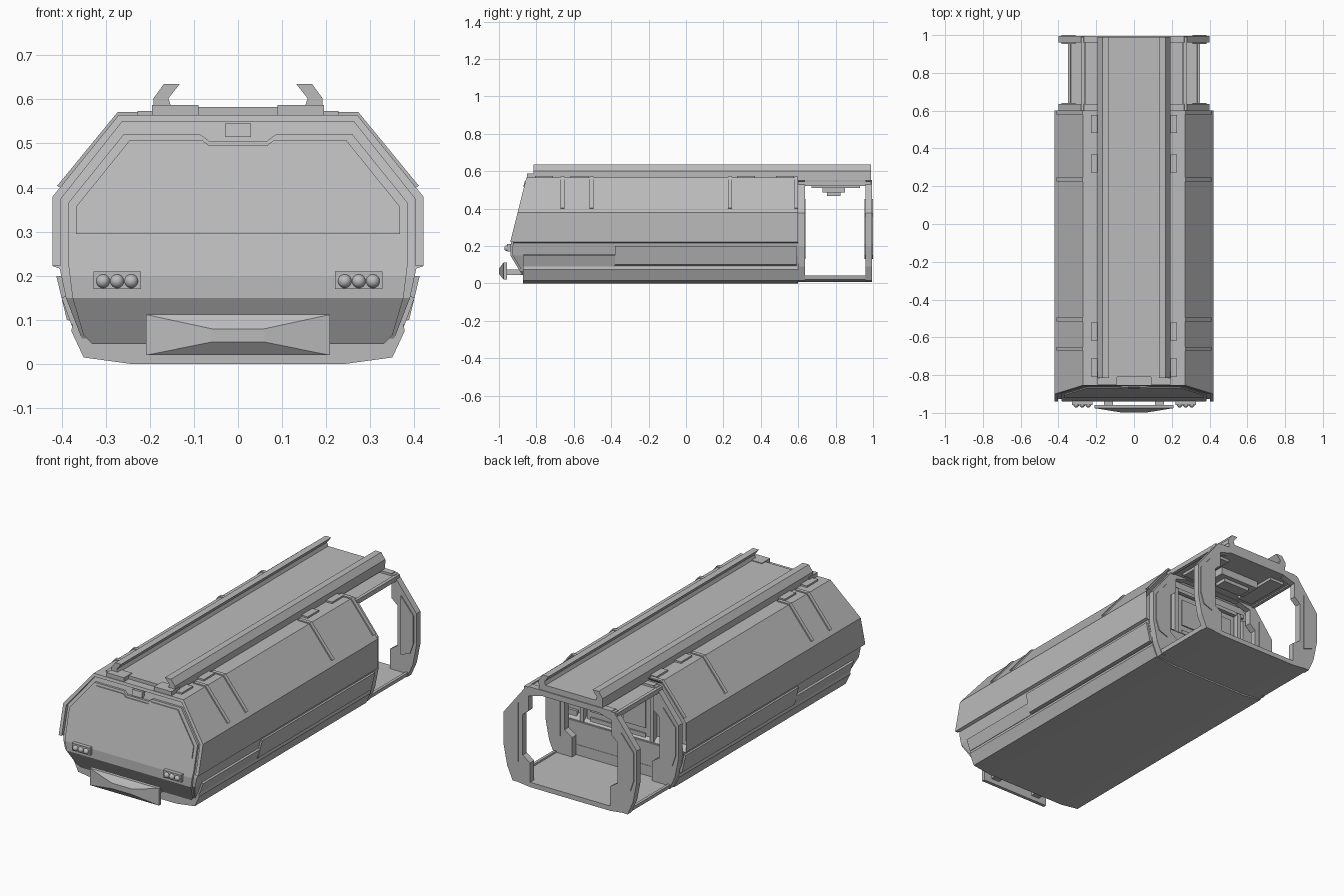
import bpy, bmesh
from mathutils import Vector

cube = bpy.data.objects.get("Cube")
if cube:
    bpy.data.objects.remove(cube)

grey = bpy.data.materials.new("plain_grey")
grey.use_nodes = True
COLOUR = (0.5, 0.5, 0.5, 1)
grey.diffuse_color = COLOUR
grey.node_tree.nodes["Principled BSDF"].inputs["Base Color"].default_value = COLOUR


def finish(name, bm):
    bmesh.ops.recalc_face_normals(bm, faces=bm.faces)
    mesh = bpy.data.meshes.new(name)
    bm.to_mesh(mesh)
    bm.free()
    mesh.materials.append(grey)
    obj = bpy.data.objects.new(name, mesh)
    bpy.context.collection.objects.link(obj)
    return obj


def sym(half):
    """Close a right-hand half outline by mirroring it in x."""
    return half + [(-x, z) for x, z in reversed(half)]


def nose(z):
    """Depth of the raked front at a height."""
    if z < 0.15:
        return -0.945 + (0.15 - z) * 0.6
    return -0.945 + max(0, z - 0.2) * 0.25


def prism(name, outline, y0, y1, raked=False, recess=0, back_recess=False):
    """Extrude an x-z outline along y; raked ends follow the nose."""
    bm = bmesh.new()
    face = bm.faces.new([bm.verts.new((x, y0, z)) for x, z in outline])
    out = bmesh.ops.extrude_face_region(bm, geom=[face])
    moved = [g for g in out["geom"] if isinstance(g, bmesh.types.BMVert)]
    bmesh.ops.translate(bm, verts=moved, vec=(0, y1 - y0, 0))
    bmesh.ops.recalc_face_normals(bm, faces=bm.faces)
    if back_recess:
        back = [f for f in bm.faces if f.normal.y > 0.9]
        bmesh.ops.inset_region(bm, faces=back, thickness=0.03)
        bmesh.ops.translate(bm, verts=back[0].verts, vec=(0, -0.035, 0))
    if raked:
        for z in (0.15, 0.2):
            bmesh.ops.bisect_plane(bm, geom=bm.verts[:] + bm.edges[:] + bm.faces[:],
                                   plane_co=(0, 0, z), plane_no=(0, 0, 1))
        for v in bm.verts:
            if v.co.y < y0 + 0.001:
                v.co.y = nose(v.co.z) + recess
    return finish(name, bm)


def box(name, x, y, z):
    return prism(name, [(x[0], z[0]), (x[1], z[0]), (x[1], z[1]), (x[0], z[1])], *y)


def pair(name, outline, y0, y1, **kw):
    for side, s in (("left", 1), ("right", -1)):
        prism(f"{side}_{name}", [(x * s, z) for x, z in outline], y0, y1, **kw)


def rect(x0, x1, z0, z1):
    return [(x0, z0), (x1, z0), (x1, z1), (x0, z1)]


# Main shell, lower hull and keel
prism("upper_shell", sym([(0.40, 0.215), (0.42, 0.222), (0.42, 0.38), (0.27, 0.565)]),
      -1.2, 0.6, raked=True, recess=0.018, back_recess=True)
prism("lower_hull", sym([(0.33, 0.04), (0.355, 0.06), (0.39, 0.15), (0.405, 0.22)]),
      -1.2, 0.598, raked=True, recess=0.018)
prism("keel", sym([(0.24, 0.0), (0.35, 0.015), (0.378, 0.075), (0.375, 0.09)]), -0.872, 0.6)
pair("front_skirt", [(0.36, 0.09), (0.378, 0.09), (0.4, 0.15), (0.39, 0.155)], -0.87, -0.38)
pair("rear_skirt", [(0.36, 0.095), (0.388, 0.1), (0.412, 0.2), (0.39, 0.2)], -0.38, 0.59)

# Raked front panel, window and surround
prism("front_panel", sym([(0.33, 0.045), (0.35, 0.065), (0.375, 0.15), (0.385, 0.23), (0.385, 0.365),
                          (0.26, 0.52), (0.085, 0.52), (0.065, 0.505)]),
      -1.2, -0.8, raked=True, recess=0.006)
prism("front_window", sym([(0.367, 0.295), (0.367, 0.357), (0.245, 0.508), (0.082, 0.508), (0.065, 0.495)]),
      -1.2, -0.8, raked=True, recess=0)
pair("front_rim", [(0.42, 0.222), (0.42, 0.38), (0.27, 0.565), (0.0, 0.565), (0.0, 0.55),
                   (0.262, 0.55), (0.402, 0.374), (0.402, 0.222)], -1.2, -0.83, raked=True)
prism("front_latch", rect(-0.03, 0.03, 0.515, 0.545), -1.2, -0.8, raked=True, recess=-0.004)

# Headlight clusters
pair("light_housing", rect(0.22, 0.328, 0.17, 0.21), -0.957, -0.9)
for s in (-1, 1):
    for i in range(3):
        bm = bmesh.new()
        bmesh.ops.create_uvsphere(bm, u_segments=20, v_segments=12, radius=0.0155)
        for v in bm.verts:
            v.co += Vector((s * (0.242 + i * 0.032), -0.956, 0.188))
        for f in bm.faces:
            f.smooth = True
        finish(f"headlight_{'left' if s > 0 else 'right'}_{i + 1}", bm)

# Faceted bumper on two struts
bm = bmesh.new()
rings = []
for hx, z0, z1, y in ((0.208, 0.02, 0.112, -0.957), (0.208, 0.02, 0.112, -0.975), (0.06, 0.05, 0.08, -0.999)):
    rings.append([bm.verts.new((x, y, z)) for x, z in rect(-hx, hx, z0, z1)])
for a, b in zip(rings, rings[1:]):
    for i in range(4):
        j = (i + 1) % 4
        bm.faces.new((a[i], a[j], b[j], b[i]))
bm.faces.new(rings[0])
bm.faces.new(rings[2])
finish("bumper", bm)
pair("bumper_strut", rect(0.11, 0.16, 0.045, 0.075), -0.96, -0.85)

# Roof deck with hooked rails
box("roof_deck", (-0.19, 0.19), (-0.81, 0.99), (0.55, 0.583))
pair("roof_rail", [(0.15, 0.58), (0.192, 0.58), (0.192, 0.602), (0.168, 0.635),
                   (0.132, 0.635), (0.158, 0.602)], -0.815, 0.99)
pair("deck_end_block", rect(0.09, 0.195, 0.555, 0.587), -0.85, -0.78)
for n, y in enumerate((-0.76, -0.57, 0.32, 0.53)):
    pair(f"roof_bracket_{n + 1}", rect(0.185, 0.228, 0.55, 0.574), y - 0.048, y + 0.048)

# Raised straps over the sloping shoulders
strap = [(0.403, 0.4), (0.27, 0.564), (0.2, 0.564), (0.2, 0.571), (0.273, 0.571), (0.41, 0.404)]
for n, y in enumerate((-0.66, -0.505, 0.235, 0.59)):
    pair(f"shoulder_strap_{n + 1}", strap, y - 0.01, y + 0.01)

# Rear wall details inside the recess
box("door_lintel", (-0.25, 0.25), (0.56, 0.585), (0.47, 0.49))
pair("rear_door", rect(0.008, 0.19, 0.07, 0.46), 0.56, 0.577)
pair("door_upper_panel", rect(0.03, 0.165, 0.28, 0.43), 0.57, 0.584)
pair("door_lower_panel", rect(0.03, 0.165, 0.1, 0.25), 0.57, 0.584)
pair("door_post", rect(0.2, 0.222, 0.05, 0.48), 0.56, 0.595)
pair("wall_upper_panel", [(0.25, 0.29), (0.36, 0.29), (0.36, 0.37), (0.28, 0.46), (0.25, 0.46)], 0.56, 0.58)
pair("wall_lower_panel", rect(0.25, 0.355, 0.12, 0.26), 0.56, 0.58)

# Open rear bay: floor, curbs, two portal frames and ceiling
prism("bay_floor", sym([(0.24, 0.008), (0.345, 0.02), (0.345, 0.034)]), 0.598, 0.995)
pair("bay_curb", [(0.33, 0.02), (0.345, 0.02), (0.35, 0.042), (0.335, 0.042)], 0.6, 0.99)
post = [(0.24, 0.02), (0.345, 0.016), (0.378, 0.09), (0.4, 0.2), (0.4, 0.375), (0.265, 0.548), (0.18, 0.548),
        (0.18, 0.52), (0.25, 0.5), (0.25, 0.42), (0.285, 0.39), (0.285, 0.17), (0.24, 0.14)]
plate = [(0.31, 0.13), (0.365, 0.15), (0.385, 0.21), (0.385, 0.36), (0.31, 0.45)]
for name, y0, y1 in (("inner", 0.6, 0.635), ("outer", 0.96, 0.995)):
    pair(f"{name}_portal_post", post, y0, y1)
    pair(f"{name}_portal_plate", plate, y0 - 0.006, y1 + 0.005)
    box(f"{name}_portal_beam", (-0.25, 0.25), (y0, y1), (0.522, 0.552))
box("bay_ceiling", (-0.26, 0.26), (0.6, 0.99), (0.525, 0.54))
pair("ceiling_rail", rect(0.262, 0.28, 0.52, 0.545), 0.6, 0.99)
box("ceiling_unit", (-0.12, 0.12), (0.73, 0.85), (0.485, 0.53))
box("ceiling_hatch", (-0.08, 0.08), (0.755, 0.825), (0.466, 0.49))
pair("ceiling_panel", rect(0.14, 0.23, 0.51, 0.53), 0.67, 0.93)
